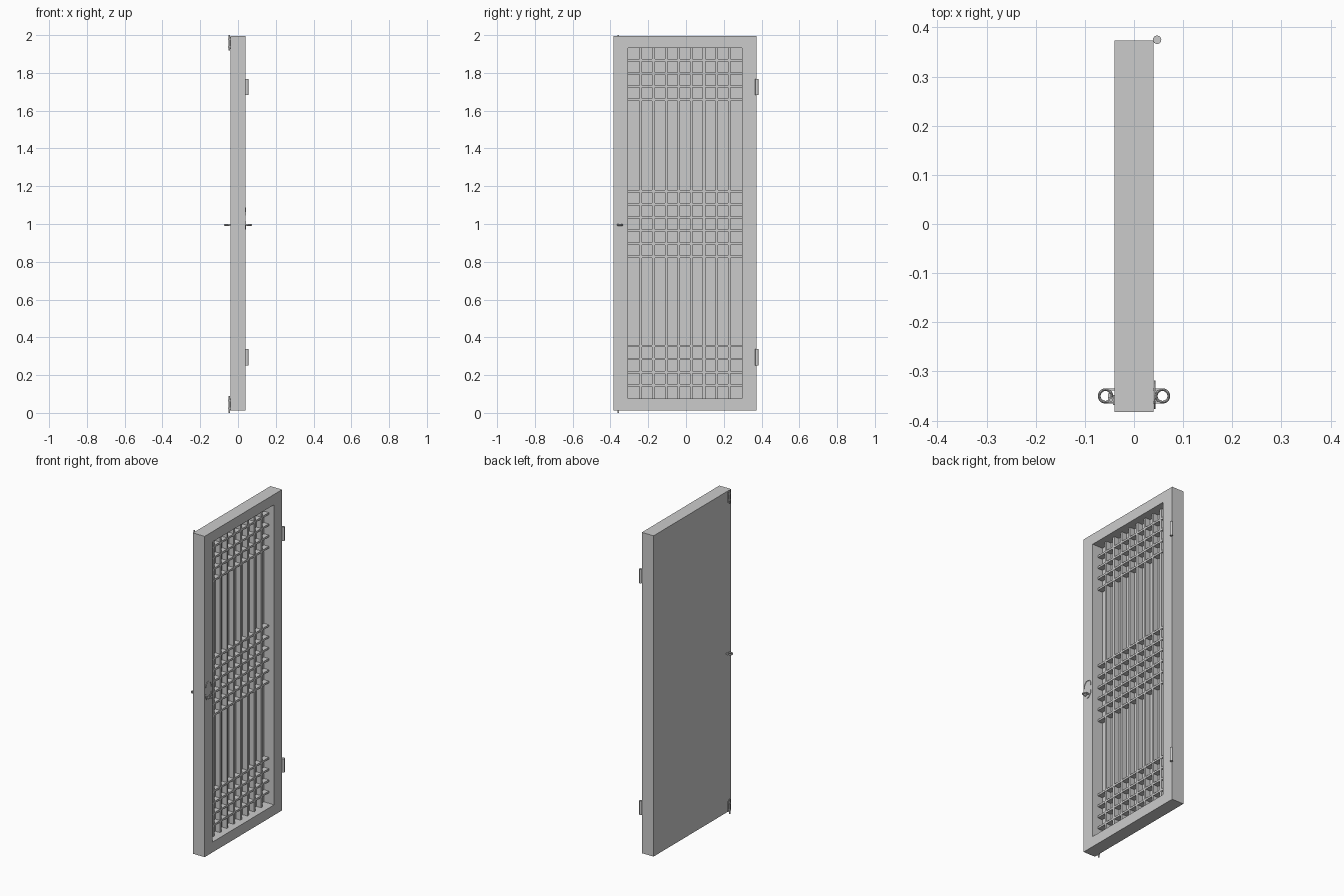
import bpy, bmesh, math
from mathutils import Matrix, Vector

cube = bpy.data.objects.get("Cube")
if cube:
    bpy.data.objects.remove(cube, do_unlink=True)

GREY = (0.6, 0.6, 0.6, 1)
mat = bpy.data.materials.new("plain grey")
mat.use_nodes = True
mat.diffuse_color = GREY
mat.node_tree.nodes["Principled BSDF"].inputs["Base Color"].default_value = GREY


def finish(name, bm):
    bmesh.ops.recalc_face_normals(bm, faces=bm.faces)
    mesh = bpy.data.meshes.new(name)
    bm.to_mesh(mesh)
    bm.free()
    mesh.materials.append(mat)
    obj = bpy.data.objects.new(name, mesh)
    bpy.context.collection.objects.link(obj)
    return obj


def add_box(bm, low, high):
    low, high = Vector(low), Vector(high)
    m = Matrix.Translation((low + high) / 2) @ Matrix.Diagonal((high - low).to_4d())
    m[3][3] = 1
    bmesh.ops.create_cube(bm, size=1, matrix=m)


def add_rod(bm, x, y, z0, z1, r, sides=16):
    bmesh.ops.create_cone(bm, cap_ends=True, segments=sides, radius1=r, radius2=r,
                          depth=z1 - z0, matrix=Matrix.Translation((x, y, (z0 + z1) / 2)))


def smooth(obj):
    bpy.ops.object.select_all(action='DESELECT')
    obj.select_set(True)
    bpy.context.view_layer.objects.active = obj
    bpy.ops.object.shade_smooth_by_angle()


# Door dimensions: thickness in x, width in y
HALF = 0.04
Y0, Y1, Z0, Z1 = -0.383, 0.374, 0.013, 1.995
OY0, OY1, OZ0, OZ1 = -0.306, 0.296, 0.077, 1.931
PANEL, LATTICE = -0.03, 0.003

# Door leaf: slab whose +x face is inset to the opening and pushed back
bm = bmesh.new()
add_box(bm, (-HALF, Y0, Z0), (HALF, Y1, Z1))
front = max(bm.faces, key=lambda f: f.calc_center_median().x)
bmesh.ops.inset_region(bm, faces=[front], thickness=0.03)
for v in front.verts:
    v.co.y = OY0 if v.co.y < 0 else OY1
    v.co.z = OZ0 if v.co.z < 1 else OZ1
pushed = bmesh.ops.extrude_discrete_faces(bm, faces=[front])["faces"][0]
for v in pushed.verts:
    v.co.x = PANEL
finish("door_leaf", bm)

# Upright lattice bars
bm = bmesh.new()
for i in range(1, 9):
    y = OY0 + (OY1 - OY0) * i / 9
    add_box(bm, (PANEL, y - 0.007, OZ0), (LATTICE - 0.001, y + 0.007, OZ1))
finish("lattice_uprights", bm)

# Level lattice bars in three groups
bm = bmesh.new()
for start, count in ((0.146, 4), (0.826, 6), (1.658, 4)):
    for i in range(count):
        z = start + i * 0.0695
        add_box(bm, (PANEL, OY0, z - 0.006), (LATTICE, OY1, z + 0.006))
finish("lattice_rails", bm)

# Hinge barrels
for name, z in (("lower_hinge", 0.294), ("upper_hinge", 1.725)):
    bm = bmesh.new()
    add_rod(bm, 0.047, 0.375, z - 0.043, z + 0.043, 0.0085, 24)
    smooth(finish(name, bm))

# Slide bolts on the flat side, at the top and bottom corners
for name, z0, z1, inner in (("lower_bolt", 0, 0.09, 0.07), ("upper_bolt", 1.918, 2.0, 1.935)):
    bm = bmesh.new()
    add_rod(bm, -0.047, -0.358, z0, z1, 0.004, 12)
    mid = (z0 + z1) / 2
    add_box(bm, (-0.043, -0.368, mid - 0.032), (-HALF, -0.348, mid + 0.032))
    for z in (mid - 0.02, mid + 0.02):
        add_box(bm, (-0.053, -0.364, z - 0.004), (-HALF, -0.352, z + 0.004))
    add_box(bm, (-0.053, -0.359, inner - 0.002), (-0.047, -0.345, inner + 0.002))
    finish(name, bm)

# Ring pulls with a short forked stem on both sides
for name, side in (("front_ring_pull", 1), ("rear_ring_pull", -1)):
    bm = bmesh.new()
    center = Vector((side * 0.058, -0.35, 0.995))
    n, k = 20, 8
    rows = []
    for i in range(n):
        a = math.tau * i / n
        rows.append([bm.verts.new(center + Vector((
            math.cos(a) * (0.0128 + 0.0028 * math.cos(math.tau * j / k)),
            math.sin(a) * (0.0128 + 0.0028 * math.cos(math.tau * j / k)),
            0.005 * math.sin(math.tau * j / k)))) for j in range(k)])
    for i in range(n):
        for j in range(k):
            p, q = rows[i], rows[(i + 1) % n]
            bm.faces.new((p[j], q[j], q[(j + 1) % k], p[(j + 1) % k]))
    for y in (-0.363, -0.337):
        xs = sorted((side * (HALF - 0.002), side * 0.054))
        add_box(bm, (xs[0], y - 0.002, 0.991), (xs[1], y + 0.002, 0.999))
    smooth(finish(name, bm))

# Thin crescent ornaments around the pull
bm = bmesh.new()
for z, flip in ((1.045, 1), (1.015, -1)):
    previous = None
    for i in range(13):
        a = math.pi * i / 12
        width = 0.001 + 0.004 * math.sin(a)
        pair = []
        for r in (0.028, 0.028 + width):
            pair.append(bm.verts.new((0.042, -0.348 + r * math.cos(a),
                                      z + flip * r * 1.3 * math.sin(a))))
        if previous:
            bm.faces.new((previous[0], previous[1], pair[1], pair[0]))
        previous = pair
crescents = finish("crescent_ornaments", bm)
solid = crescents.modifiers.new("thickness", 'SOLIDIFY')
solid.thickness = 0.003
solid.offset = 0
